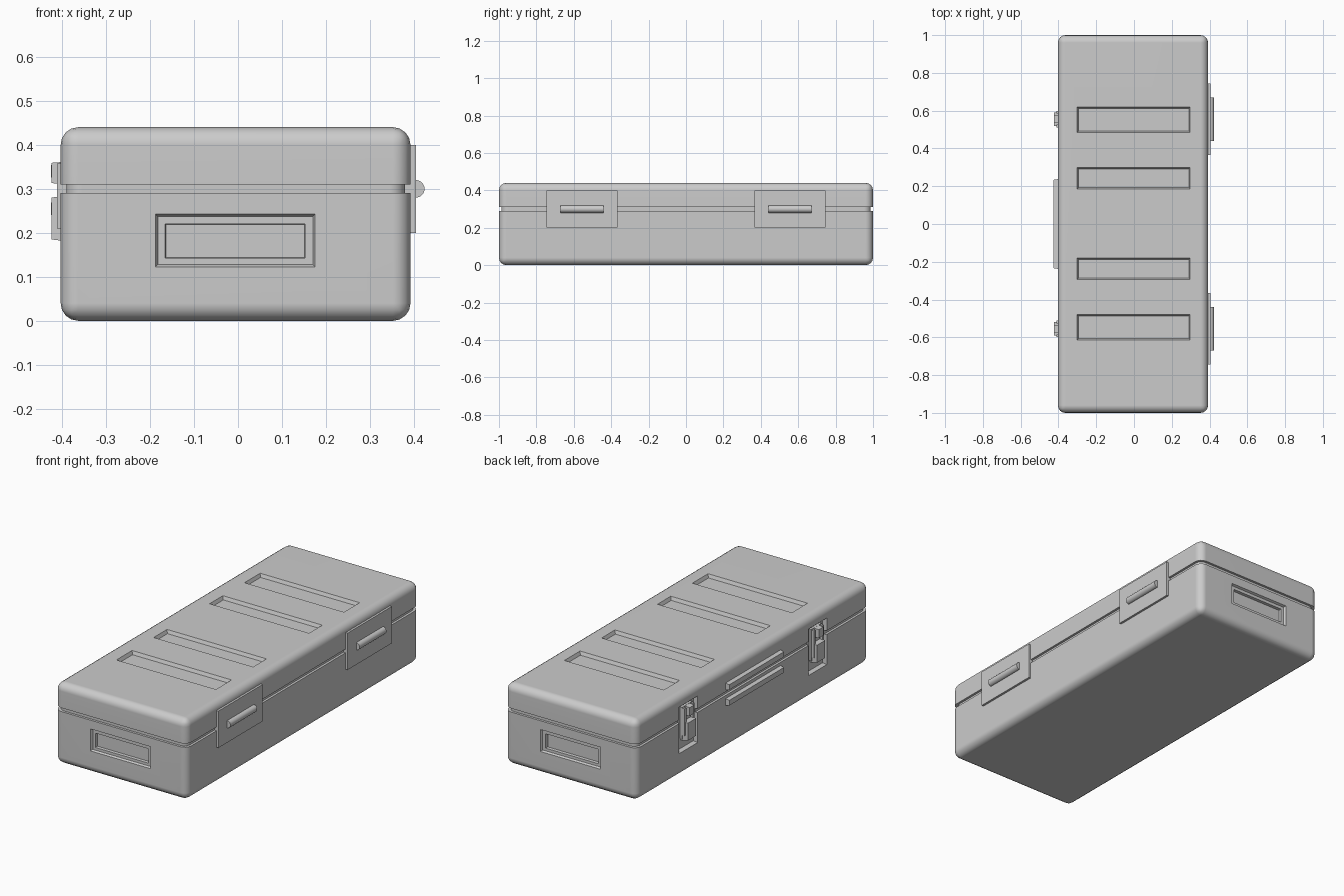
import bpy, bmesh, math
from mathutils import Vector

if "Cube" in bpy.data.objects:
    bpy.data.objects.remove(bpy.data.objects["Cube"])

X0, X1, YE, H = -0.403, 0.392, 1.0, 0.44


def finish(bm, name):
    bmesh.ops.recalc_face_normals(bm, faces=bm.faces[:])
    me = bpy.data.meshes.new(name)
    bm.to_mesh(me)
    bm.free()
    ob = bpy.data.objects.new(name, me)
    bpy.context.collection.objects.link(ob)
    return ob


def slab(name, axis, a0, a1, rect, taper=0.0):
    """Frustum along an axis: full rectangle at a0, shrunk by taper at a1."""
    bm = bmesh.new()
    rings = []
    for a, t in ((a0, 0), (a1, taper)):
        u0, u1, v0, v1 = rect[0] + t, rect[1] - t, rect[2] + t, rect[3] - t
        ring = []
        for uv in ((u0, v0), (u1, v0), (u1, v1), (u0, v1)):
            co = list(uv)
            co.insert(axis, a)
            ring.append(bm.verts.new(co))
        rings.append(ring)
    lo, hi = rings
    bm.faces.new(lo)
    bm.faces.new(hi)
    for i in range(4):
        j = (i + 1) % 4
        bm.faces.new((lo[i], lo[j], hi[j], hi[i]))
    return finish(bm, name)


def shell(name, inset, radius, z0, z1):
    """Rounded box the size of the case, trimmed between two heights."""
    bm = bmesh.new()
    bmesh.ops.create_cube(bm, size=1)
    for v in bm.verts:
        v.co = Vector(((X0 + X1) / 2 + v.co.x * (X1 - X0 - 2 * inset),
                       v.co.y * 2 * (YE - inset),
                       H / 2 + v.co.z * H))
    bmesh.ops.bevel(bm, geom=bm.edges[:], offset=radius, segments=4,
                    profile=0.5, affect='EDGES')
    for z, n in ((z0, -1), (z1, 1)):
        if 0 < z < H:
            bmesh.ops.bisect_plane(bm, geom=bm.verts[:] + bm.edges[:] + bm.faces[:],
                                   plane_co=(0, 0, z), plane_no=(0, 0, n), clear_outer=True)
            bmesh.ops.holes_fill(bm, edges=[e for e in bm.edges if e.is_boundary], sides=0)
    return finish(bm, name)


def activate(ob):
    bpy.ops.object.select_all(action='DESELECT')
    ob.select_set(True)
    bpy.context.view_layer.objects.active = ob


def cut(ob, *args):
    """Subtract one slab and remove the cutter."""
    cutter = slab("cutter", *args)
    activate(ob)
    mod = ob.modifiers.new("cut", 'BOOLEAN')
    mod.operation, mod.solver, mod.object = 'DIFFERENCE', 'EXACT', cutter
    bpy.ops.object.modifier_apply(modifier=mod.name)
    bpy.data.objects.remove(cutter)


# Case halves and the inset seam between them
base = shell("case_base", 0, 0.04, 0, 0.29)
lid = shell("case_lid", 0, 0.04, 0.31, H)
seam = shell("seam_core", 0.013, 0.035, 0.285, 0.315)

# Recessed ribs in the lid
for y0, y1 in ((0.485, 0.62), (0.185, 0.30), (-0.295, -0.18), (-0.615, -0.48)):
    cut(lid, 2, H + 0.01, H - 0.018, (-0.305, 0.302, y0 - 0.004, y1 + 0.004), 0.012)

# Stepped grip recess on both ends
for s in (-1, 1):
    cut(base, 1, s * 1.004, s * 0.988, (-0.189, 0.177, 0.121, 0.244), 0.007)
    cut(base, 1, s * 0.995, s * 0.972, (-0.166, 0.153, 0.142, 0.221), 0.002)

# Latch pockets on the left side
for yc in (-0.555, 0.555):
    for ob in (base, lid, seam):
        cut(ob, 0, X0 - 0.01, X0 + 0.02, (yc - 0.083, yc + 0.083, 0.122, 0.383), 0.012)

for ob in (base, lid, seam):
    activate(ob)
    bpy.ops.object.shade_smooth_by_angle(angle=math.radians(32))
    wn = ob.modifiers.new("normals", 'WEIGHTED_NORMAL')
    wn.keep_sharp = True

for i, yc in enumerate((-0.555, 0.555)):
    # Hinge plate and barrel on the right side
    slab(f"hinge_plate_{i}", 0, 0.375, 0.404, (yc - 0.19, yc + 0.19, 0.20, 0.40))
    bm = bmesh.new()
    bmesh.ops.create_cone(bm, cap_ends=True, segments=20, radius1=0.02, radius2=0.02, depth=0.23)
    for v in bm.verts:
        v.co = Vector((0.404 + v.co.x, yc + v.co.z, 0.30 + v.co.y))
    barrel = finish(bm, f"hinge_barrel_{i}")
    activate(barrel)
    bpy.ops.object.shade_smooth_by_angle(angle=math.radians(32))

    # Latch: backing strip, catch on the lid, lever on the base, two links
    slab(f"latch_back_{i}", 0, -0.375, -0.396, (yc - 0.045, yc + 0.045, 0.19, 0.362))
    slab(f"latch_catch_{i}", 0, -0.385, -0.424, (yc - 0.022, yc + 0.022, 0.31, 0.362), 0.003)
    slab(f"latch_lever_{i}", 0, -0.385, -0.424, (yc - 0.04, yc + 0.04, 0.18, 0.285), 0.005)
    for s in (-1, 1):
        c = yc + s * 0.036
        slab(f"latch_link_{i}_{s}", 0, -0.385, -0.411, (c - 0.007, c + 0.007, 0.21, 0.358))

# Handle rails on the left side
for name, z0, z1 in (("upper_rail", 0.32, 0.36), ("lower_rail", 0.235, 0.275)):
    slab(name, 0, -0.39, -0.425, (-0.24, 0.24, z0, z1), 0.006)
